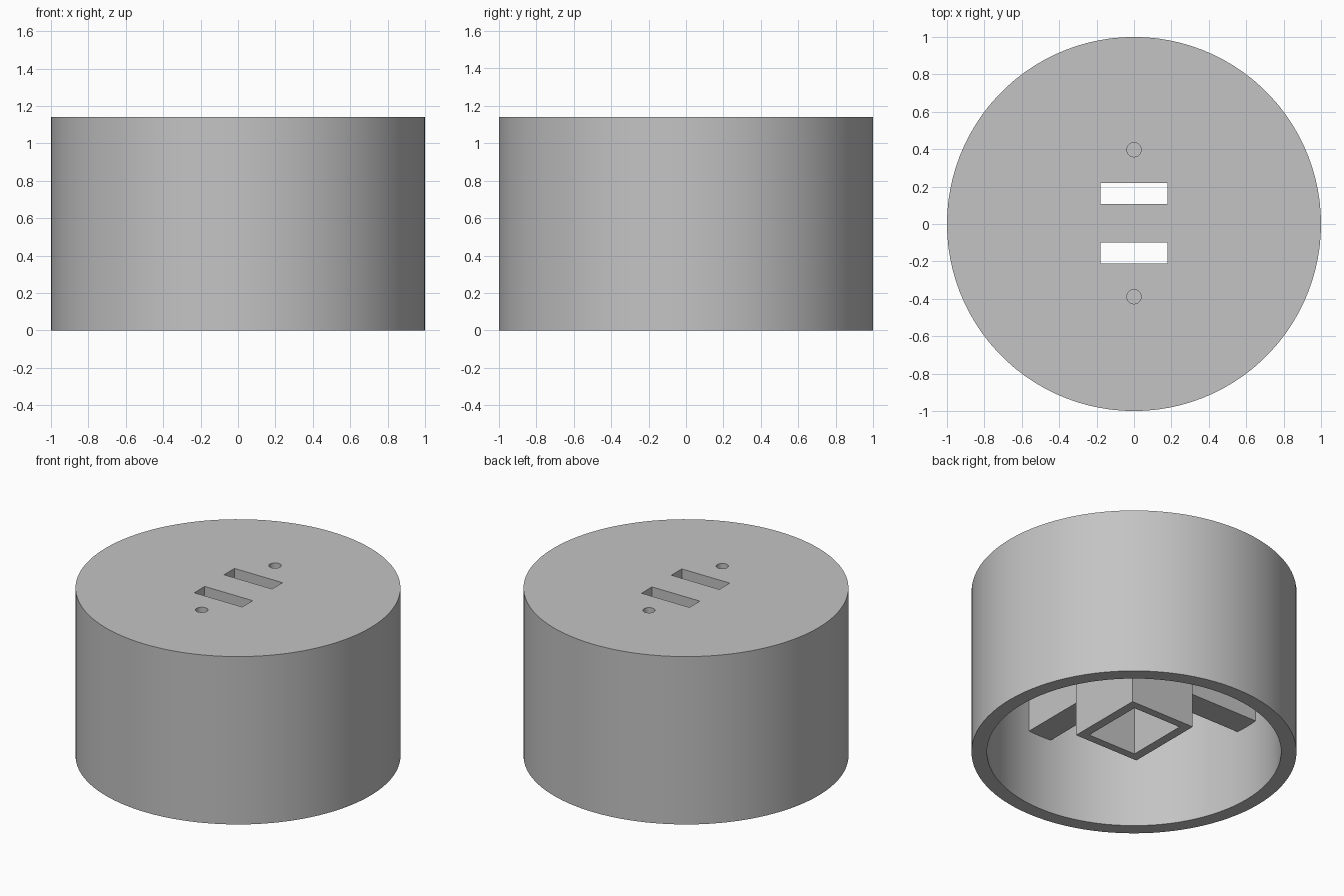
import bpy
import math

if "Cube" in bpy.data.objects:
    bpy.data.objects.remove(bpy.data.objects["Cube"])

R, R_IN, H, PLATE = 1.0, 0.905, 1.14, 0.095
CEIL = H - PLATE          # underside of the top plate
OFF = 0.004               # slight shift of the fittings along y

grey = bpy.data.materials.new("plain_grey")
grey.diffuse_color = (0.55, 0.55, 0.55, 1)
grey.use_nodes = True
grey.node_tree.nodes["Principled BSDF"].inputs["Base Color"].default_value = grey.diffuse_color


def finish(ob, name):
    ob.name = name
    ob.data.materials.clear()
    ob.data.materials.append(grey)
    return ob


def box(name, x0, x1, y0, y1, z0, z1):
    bpy.ops.mesh.primitive_cube_add(
        size=1, location=((x0 + x1) / 2, (y0 + y1) / 2, (z0 + z1) / 2))
    ob = bpy.context.object
    ob.scale = (x1 - x0, y1 - y0, z1 - z0)
    bpy.ops.object.transform_apply(location=True, rotation=True, scale=True)
    return finish(ob, name)


def cylinder(name, r, z0, z1, y=0, sides=100):
    bpy.ops.mesh.primitive_cylinder_add(
        vertices=sides, radius=r, depth=z1 - z0, location=(0, y, (z0 + z1) / 2))
    bpy.ops.object.transform_apply(location=True, rotation=True, scale=True)
    return finish(bpy.context.object, name)


def cut(ob, cutters):
    bpy.context.view_layer.objects.active = ob
    for c in cutters:
        c.hide_render = True
        m = ob.modifiers.new("cut", 'BOOLEAN')
        m.operation, m.solver, m.object = 'DIFFERENCE', 'EXACT', c
        bpy.ops.object.modifier_apply(modifier=m.name)


# Cutters: main cavity, two slots, two blind screw holes, sleeve opening
cavity = cylinder("cavity_cutter", R_IN, -0.2, CEIL)
slots = [box("slot_cutter", -0.18, 0.18, OFF + s * 0.16 - 0.056,
             OFF + s * 0.16 + 0.056, CEIL - 0.1, H + 0.1) for s in (-1, 1)]
holes = [cylinder("hole_cutter", 0.038, H - 0.25, H + 0.1, OFF + s * 0.393, 32)
         for s in (-1, 1)]
opening = box("opening_cutter", -0.181, 0.181, OFF - 0.216, OFF + 0.216, 0, CEIL)

# Round cap: open at the bottom, closed by the top plate
cap = cylinder("cap_shell", R, 0, H)
cut(cap, [cavity] + slots + holes)

# Rectangular sleeve hanging under the slots
sleeve = box("centre_sleeve", -0.242, 0.242, OFF - 0.27, OFF + 0.27, 0.148, CEIL)
cut(sleeve, [opening])

# Four ribs joining the sleeve to the wall
W, Z, END = 0.088, 0.515, 0.93
for s, side in ((-1, "front"), (1, "back")):
    a, b = sorted((s * 0.255, s * END))
    rib = box(side + "_rib", -W, W, a, b, Z, CEIL + 0.01)
    cut(rib, holes)
for s, side in ((-1, "left"), (1, "right")):
    a, b = sorted((s * 0.23, s * END))
    box(side + "_rib", a, b, OFF - W, OFF + W, Z, CEIL + 0.01)

# Remove the cutters
for c in [cavity, opening] + slots + holes:
    bpy.data.objects.remove(c, do_unlink=True)

# Smooth the round wall while keeping the edges sharp
bpy.ops.object.select_all(action='DESELECT')
cap.select_set(True)
bpy.context.view_layer.objects.active = cap
bpy.ops.object.shade_smooth_by_angle(angle=math.radians(30))
